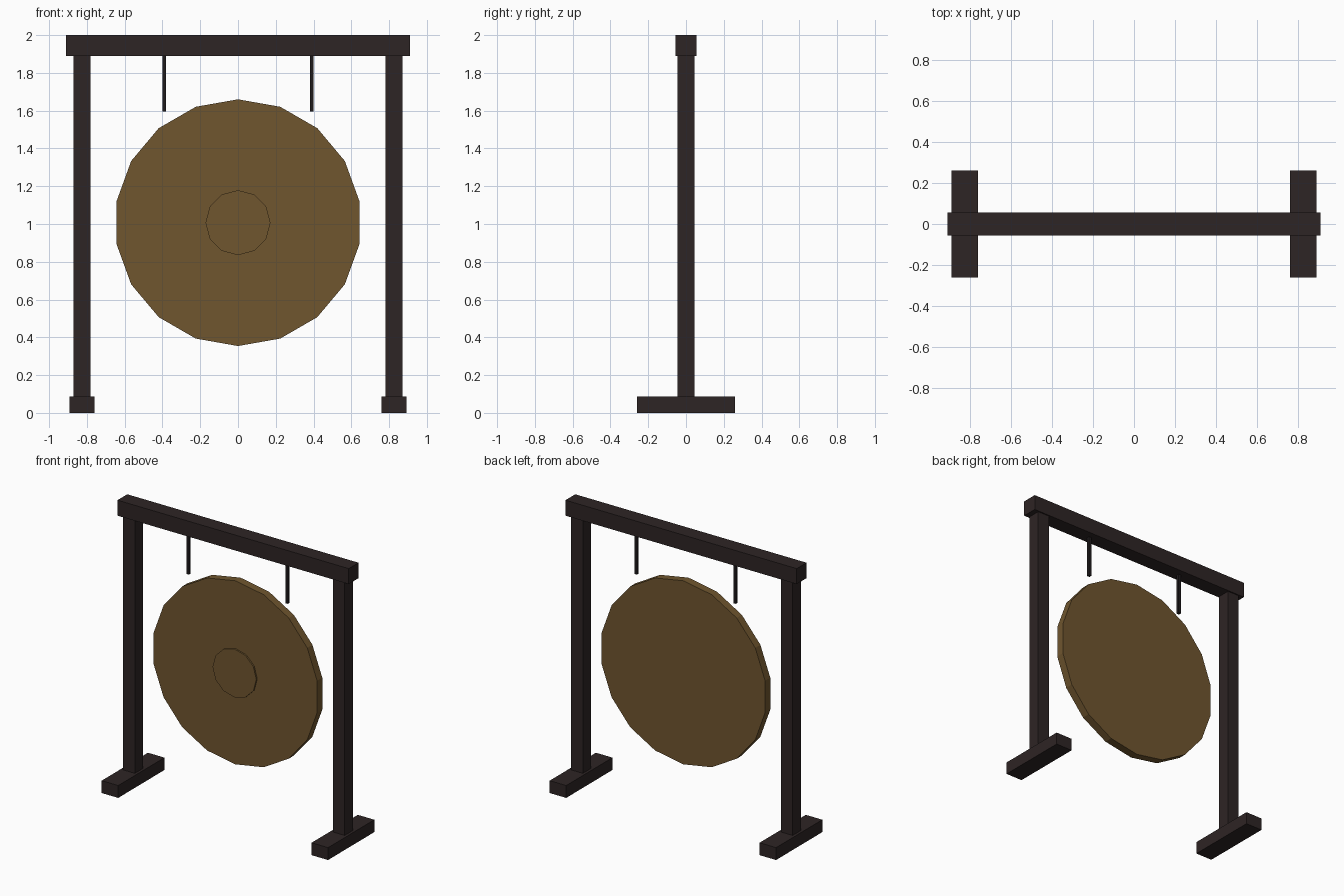
import bpy, bmesh, math
from mathutils import Matrix

if "Cube" in bpy.data.objects:
    bpy.data.objects.remove(bpy.data.objects["Cube"])


def material(name, rgb):
    m = bpy.data.materials.new(name)
    m.diffuse_color = (*rgb, 1.0)
    m.use_nodes = True
    m.node_tree.nodes["Principled BSDF"].inputs["Base Color"].default_value = m.diffuse_color
    return m


WOOD = material("dark wood", (0.027, 0.018, 0.018))
BRONZE = material("aged bronze", (0.160, 0.092, 0.028))
CORD = material("black cord", (0.014, 0.011, 0.012))


def add_object(name, bm, mat):
    mesh = bpy.data.meshes.new(name)
    bm.to_mesh(mesh)
    bm.free()
    mesh.materials.append(mat)
    obj = bpy.data.objects.new(name, mesh)
    bpy.context.collection.objects.link(obj)
    return obj


def box(name, size, centre, mat):
    bm = bmesh.new()
    bmesh.ops.create_cube(bm, size=1.0, matrix=Matrix.Translation(centre) @ Matrix.Diagonal((*size, 1.0)))
    return add_object(name, bm, mat)


def disc(name, radius, sides, y0, y1, z, mat):
    """Flat-sided prism along y with one corner pointing straight up."""
    bm = bmesh.new()
    ring = []
    for i in range(sides):
        a = 2 * math.pi * i / sides
        ring.append(bm.verts.new((radius * math.sin(a), y0, z + radius * math.cos(a))))
    front = bm.faces.new(ring)
    back = bmesh.ops.extrude_face_region(bm, geom=[front], use_keep_orig=True)["geom"]
    bmesh.ops.translate(bm, verts=[v for v in back if isinstance(v, bmesh.types.BMVert)],
                        vec=(0, y1 - y0, 0))
    bmesh.ops.recalc_face_normals(bm, faces=bm.faces)
    return add_object(name, bm, mat)


# Stand: foot, post and hanger on each side
for side, s in (("left", -1), ("right", 1)):
    box(f"{side}_foot", (0.13, 0.52, 0.088), (s * 0.826, 0, 0.044), WOOD)
    box(f"{side}_post", (0.092, 0.092, 1.81), (s * 0.826, 0, 0.985), WOOD)
    box(f"{side}_hanger", (0.02, 0.02, 0.305), (s * 0.39, 0, 1.7475), CORD)

# Top beam
box("top_beam", (1.82, 0.11, 0.11), (0, 0, 1.945), WOOD)

# Gong plate and raised centre boss
disc("gong_plate", 0.653, 18, -0.029, 0.029, 1.007, BRONZE)
disc("gong_boss", 0.172, 12, -0.04, -0.02, 1.007, BRONZE)
